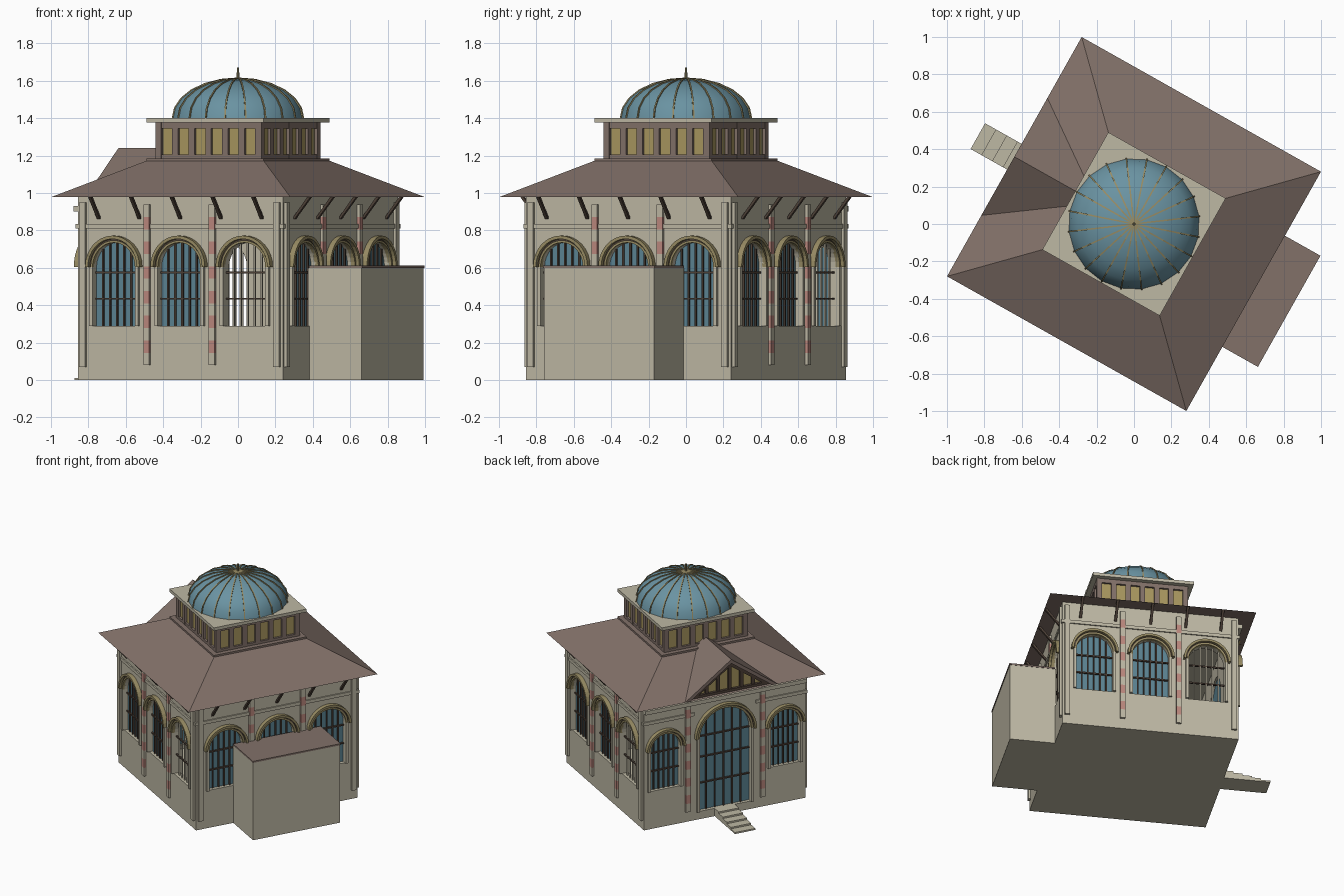
import bpy, bmesh
from math import radians, sin, cos, pi, sqrt
from mathutils import Matrix

cube = bpy.data.objects.get("Cube")
if cube:
    bpy.data.objects.remove(cube, do_unlink=True)


def colour(name, r, g, b):
    lin = [(c / 255 / 12.92 if c < 11 else ((c / 255 + 0.055) / 1.055) ** 2.4) for c in (r, g, b)]
    m = bpy.data.materials.new(name)
    m.use_nodes = True
    m.diffuse_color = (*lin, 1)
    m.node_tree.nodes["Principled BSDF"].inputs["Base Color"].default_value = (*lin, 1)
    return m


STONE = colour("pale stone", 190, 184, 164)
ROOF = colour("brown roof", 130, 113, 105)
GLASS = colour("blue glass", 92, 132, 147)
DOME = colour("blue dome", 106, 147, 162)
AMBER = colour("amber panes", 168, 150, 94)
RED = colour("faded red", 188, 136, 126)
TAN = colour("tan trim", 152, 140, 100)
WOOD = colour("dark wood", 78, 65, 56)

TURN = -29.36          # the whole building stands turned
WALL = 0.628           # half width of the walls
EAVE = 0.978
parts = {}


def part(name, mat):
    return parts.setdefault(name, (bmesh.new(), mat))[0]


def side(k):
    """Frame of wall k: 0 front, then anticlockwise; x along, -y outward."""
    return Matrix.Rotation(radians(TURN + 90 * k), 4, 'Z')


def box(bm, k, a0, a1, n0, n1, z0, z1):
    mid = Matrix.Translation(((a0 + a1) / 2, -(n0 + n1) / 2, (z0 + z1) / 2))
    bmesh.ops.create_cube(bm, size=1, matrix=side(k) @ mid @ Matrix.Diagonal((a1 - a0, n1 - n0, z1 - z0, 1)))


def prism(bm, k, pts, n0, n1):
    """Outline of (along, height) points, extruded outward from n0 to n1."""
    m = side(k)
    rows = []
    for n in (n0, n1):
        vs = [bm.verts.new((a, -n, z)) for a, z in pts]
        for v in vs:
            v.co = m @ v.co
        rows.append(vs)
        bm.faces.new(vs)
    c = len(pts)
    for i in range(c):
        j = (i + 1) % c
        bm.faces.new((rows[0][i], rows[0][j], rows[1][j], rows[1][i]))


def arc(a, z, r, steps=16):
    return [(a + r * cos(pi * i / steps), z + r * sin(pi * i / steps)) for i in range(steps + 1)]


def arch(a, r, z0, spring):
    return [(a + r, z0)] + arc(a, spring, r) + [(a - r, z0)]


cut = part("opening_cutter", STONE)


def window(k, a, r, z0, spring, rails, glazed=True):
    prism(cut, k, arch(a, r, z0, spring), 0.56, 0.66)
    if glazed:
        prism(part("window_glass", GLASS), k, arch(a, r + 0.004, z0 - 0.004, spring), 0.592, 0.6)
    # Stepped arch moulding and jamb posts
    for name, mat, r0, r1, n in (("arch_inner_ring", TAN, 0, 0.012, 0.645), ("arch_groove", WOOD, 0.012, 0.02, 0.638),
                                 ("arch_outer_ring", TAN, 0.02, 0.037, 0.66)):
        prism(part(name, mat), k, arc(a, spring, r + r1) + arc(a, spring, r + r0)[::-1], 0.62, n)
    for s in (-1, 1):
        e = sorted((a + s * r, a + s * (r + 0.02)))
        box(part("jamb_posts", STONE), k, *e, 0.62, 0.645, z0, spring)
    # Grille
    bars = part("window_bars", WOOD) if glazed else part("open_window_bars", STONE)
    for i in range(-2, 3):
        d = i * r / 3
        box(bars, k, a + d - 0.005, a + d + 0.005, 0.6, 0.61, z0, spring + sqrt(r * r - d * d))
    for z in rails:
        box(part("window_rails", WOOD), k, a - r, a + r, 0.6, 0.612, z - 0.005, z + 0.005)


def pilaster(k, a, banded):
    w = 0.018
    if not banded:
        box(part("corner_pilasters", STONE), k, a - w, a + w, 0.62, 0.645, 0.07, 0.95)
        return
    for i in range(13):
        z = 0.08 + i * 0.066
        bm = part("pilaster_red_bands", RED) if i % 2 else part("pilaster_stone_bands", STONE)
        box(bm, k, a - w, a + w, 0.62, 0.645, z, z + 0.066)


# Three matching walls with three windows each
for k in (0, 1, 2):
    for a in (-0.4, 0, 0.4):
        window(k, a, 0.13, 0.29, 0.605, (0.435, 0.575), glazed=not (a == 0.4 and k != 1))
    for a in (-0.2, 0.2):
        pilaster(k, a, True)
    for a in (-0.595, 0.595):
        pilaster(k, a, False)
    box(part("string_course", STONE), k, -0.637, 0.637, 0.62, 0.637, 0.81, 0.835)
    for a in (-0.5, -0.25, 0, 0.25, 0.5):
        prism(part("eave_struts", WOOD), k - 1, [(0.62, 0.865), (0.632, 0.86), (0.73, EAVE), (0.71, EAVE)],
              a - 0.009, a + 0.009)

# Entrance wall
window(3, 0, 0.2, 0.06, 0.63, (0.27, 0.47, 0.63))
for s in (-1, 1):
    window(3, s * 0.465, 0.115, 0.29, 0.605, (0.435, 0.575))
    pilaster(3, s * 0.29, True)
    box(part("string_course", STONE), 3, *sorted((s * 0.24, s * 0.637)), 0.62, 0.637, 0.81, 0.835)
box(part("entrance_beam", STONE), 3, -WALL, WALL, 0.62, 0.655, 0.9, 0.93)

# Entrance steps
steps = 5
outline = [(0.6, 0), (0.958, 0)]
for i in range(steps):
    d = 0.958 - i * 0.066
    outline += [(d, 0.012 * (i + 1)), (d - 0.066, 0.012 * (i + 1))]
outline.append((0.6, 0.012 * steps))
prism(part("entrance_steps", STONE), 2, outline, -0.079, 0.079)

# Annex
box(part("annex", STONE), 1, -0.338, 0.338, 0.62, 0.948, 0, 0.6)
box(part("annex_roof", ROOF), 1, -0.341, 0.341, WALL, 0.952, 0.6, 0.612)

# Main roof
rise = 1.18 - EAVE
bmesh.ops.create_cone(part("main_roof", ROOF), cap_ends=True, segments=4, radius1=0.734 * sqrt(2),
                      radius2=0.345 * sqrt(2), depth=rise,
                      matrix=side(0.5) @ Matrix.Translation((0, 0, EAVE + rise / 2)))

# Gable over the entrance
peak, slope = 1.21, 0.72
prism(part("gable_roof", ROOF), 3, [(-0.36, EAVE), (0, 1.24), (0.36, EAVE), (0.32, EAVE), (0, peak), (-0.32, EAVE)],
      0.31, 0.734)
prism(part("gable_panes", AMBER), 3, [(-0.322, EAVE), (0.322, EAVE), (0, peak)], 0.69, 0.7)
frame = part("gable_frame", WOOD)
for i in range(-3, 4):
    a = i * 0.09
    box(frame, 3, a - 0.012, a + 0.012, 0.69, 0.715, EAVE, peak - slope * abs(a))
box(frame, 3, -0.3, 0.3, 0.69, 0.72, EAVE, 1.005)
prism(frame, 3, [(-0.325, EAVE), (0, 1.213), (0.325, EAVE), (0.285, EAVE), (0, 1.183), (-0.285, EAVE)], 0.69, 0.72)

# Lantern under the dome
box(part("lantern_base", ROOF), 0, -0.36, 0.36, -0.36, 0.36, 1.172, 1.186)
box(part("lantern_panes", AMBER), 0, -0.308, 0.308, -0.308, 0.308, 1.18, 1.38)
box(part("lantern_cornice", STONE), 0, -0.36, 0.36, -0.36, 0.36, 1.376, 1.4)
for k in range(4):
    f = part("lantern_frame", ROOF)
    for i in range(7):
        a = (i - 3) * 0.102
        box(f, k, a - 0.018, a + 0.018, 0.3, 0.325, 1.18, 1.38)
    box(f, k, -0.324, 0.324, 0.3, 0.324, 1.18, 1.205)
    box(f, k, -0.324, 0.324, 0.3, 0.324, 1.345, 1.38)

# Dome, ribs and spike
RAD, HIGH, RIBS = 0.35, 0.212, 20
dome = part("dome", DOME)
bmesh.ops.create_uvsphere(dome, u_segments=RIBS, v_segments=12, radius=1,
                          matrix=side(0) @ Matrix.Translation((0, 0, 1.4)) @ Matrix.Diagonal((RAD, RAD, HIGH, 1)))
bmesh.ops.delete(dome, geom=[v for v in dome.verts if v.co.z < 1.39], context='VERTS')


def meridian(grow):
    return [((RAD + grow) * cos(pi * i / 12), 1.4 + (HIGH + grow) * sin(pi * i / 12)) for i in range(7)]


for i in range(RIBS):
    prism(part("dome_ribs", TAN), i * 4 / RIBS, meridian(0.006) + meridian(-0.01)[::-1], -0.004, 0.004)
bmesh.ops.create_cone(part("spike", TAN), cap_ends=True, segments=8, radius1=0.008, radius2=0.006, depth=0.08,
                      matrix=Matrix.Translation((0, 0, 1.632)))

# Wall shell and the room inside it
box(part("walls", STONE), 0, -WALL, WALL, -WALL, WALL, 0, EAVE)
box(part("room_cutter", STONE), 0, -0.578, 0.578, -0.578, 0.578, 0.03, 0.95)

objects = {}
for name, (bm, mat) in parts.items():
    bmesh.ops.recalc_face_normals(bm, faces=bm.faces)
    for f in bm.faces:
        f.smooth = name == "dome"
    mesh = bpy.data.meshes.new(name)
    bm.to_mesh(mesh)
    bm.free()
    mesh.materials.append(mat)
    objects[name] = bpy.data.objects.new(name, mesh)
    bpy.context.scene.collection.objects.link(objects[name])

# Hollow the walls, cut the openings, then drop the cutters
walls = objects["walls"]
for name in ("room_cutter", "opening_cutter"):
    objects[name].hide_render = True
    mod = walls.modifiers.new(name, 'BOOLEAN')
    mod.operation, mod.solver, mod.object = 'DIFFERENCE', 'EXACT', objects[name]
bpy.context.view_layer.update()
done = bpy.data.meshes.new_from_object(walls.evaluated_get(bpy.context.evaluated_depsgraph_get()))
walls.modifiers.clear()
walls.data = done
for name in ("room_cutter", "opening_cutter"):
    bpy.data.objects.remove(objects[name], do_unlink=True)
